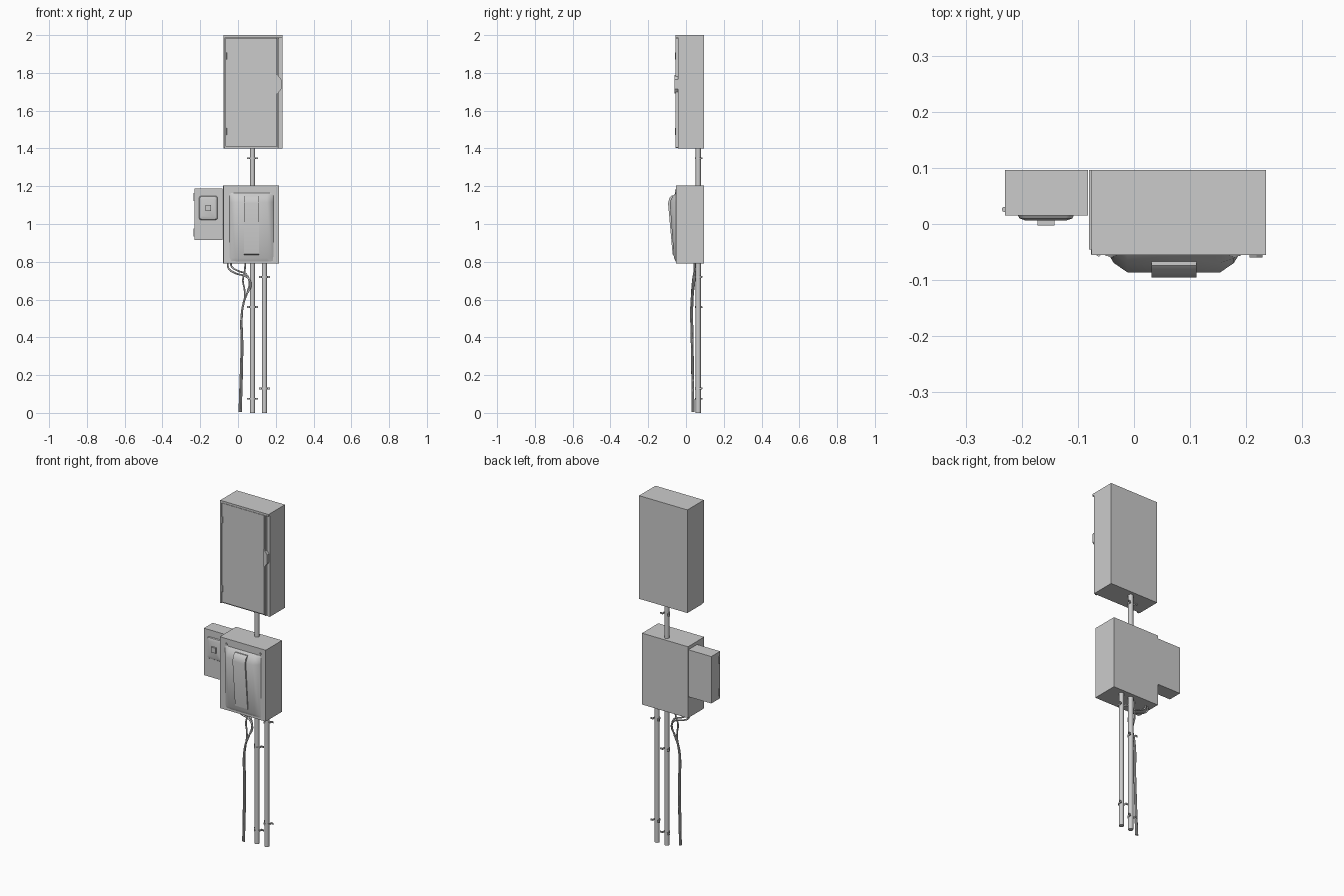
import bpy, bmesh, math
from mathutils import Vector

if "Cube" in bpy.data.objects:
    bpy.data.objects.remove(bpy.data.objects["Cube"])


def mesh(name, verts, faces, smooth=None):
    me = bpy.data.meshes.new(name)
    me.from_pydata(verts, [], faces)
    bm = bmesh.new()
    bm.from_mesh(me)
    bmesh.ops.recalc_face_normals(bm, faces=bm.faces)
    bm.to_mesh(me)
    bm.free()
    ob = bpy.data.objects.new(name, me)
    bpy.context.collection.objects.link(ob)
    if smooth:
        bpy.ops.object.select_all(action='DESELECT')
        bpy.context.view_layer.objects.active = ob
        ob.select_set(True)
        bpy.ops.object.shade_smooth_by_angle(angle=math.radians(smooth))
    return ob


def loft(name, rings, smooth=None, caps=True):
    n = len(rings[0])
    verts = [v for r in rings for v in r]
    faces = [(i * n + j, i * n + (j + 1) % n, (i + 1) * n + (j + 1) % n, (i + 1) * n + j)
             for i in range(len(rings) - 1) for j in range(n)]
    if caps:
        faces += [tuple(range(n)), tuple(range((len(rings) - 1) * n, len(rings) * n))]
    return mesh(name, verts, faces, smooth)


def box(name, x0, x1, y0, y1, z0, z1):
    return loft(name, [[(x0, y0, z), (x1, y0, z), (x1, y1, z), (x0, y1, z)] for z in (z0, z1)])


def cyl(name, base, axis, r, length, n=16):
    axis = Vector(axis)
    u = axis.orthogonal().normalized()
    w = axis.cross(u)
    ang = [2 * math.pi * i / n for i in range(n)]
    return loft(name, [[Vector(base) + axis * d + (u * math.cos(a) + w * math.sin(a)) * r for a in ang]
                       for d in (0, length)], 40)


def rounded(cx, cz, hx, hz, r, y, seg=4):
    pts = []
    for k, (sx, sz) in enumerate(((1, 1), (-1, 1), (-1, -1), (1, -1))):
        for i in range(seg + 1):
            a = math.pi / 2 * (k + i / seg)
            pts.append((cx + sx * (hx - r) + r * math.cos(a), y, cz + sz * (hz - r) + r * math.sin(a)))
    return pts


# Upper cabinet: body, hood lip, door, edge strip
BACK = 0.096
box("upper_cabinet_body", -0.076, 0.235, -0.042, BACK, 1.40, 2.0)
box("upper_cabinet_hood_lip", -0.076, 0.235, -0.055, -0.042, 1.988, 2.0)
box("upper_cabinet_left_lip", -0.076, -0.068, -0.055, -0.042, 1.403, 1.988)
box("upper_cabinet_door", -0.065, 0.206, -0.054, -0.042, 1.41, 1.986)
box("upper_cabinet_right_strip", 0.209, 0.216, -0.055, -0.042, 1.405, 1.986)
for i, z in enumerate((1.49, 1.89)):
    cyl(f"upper_door_hinge_{i}", (-0.063, -0.054, z - 0.018), (0, 0, 1), 0.004, 0.036, 10)

# Door latch plate
latch = [(0.206, 1.79), (0.218, 1.78), (0.229, 1.765), (0.229, 1.715), (0.218, 1.70), (0.206, 1.69)]
loft("upper_door_latch", [[(x, y, z) for x, z in latch] for y in (-0.042, -0.060)])

# Middle cabinet with cover
box("middle_cabinet_body", -0.080, 0.216, -0.045, BACK, 0.79, 1.205)
box("middle_cabinet_cover", -0.077, 0.216, -0.054, -0.045, 0.79, 1.205)
for i, x in enumerate((-0.041, 0.180)):
    cyl(f"cover_screw_{i}", (x, -0.053, 1.172), (0, -1, 0), 0.010, 0.004)
    cyl(f"cover_screw_head_{i}", (x, -0.056, 1.172), (0, -1, 0), 0.005, 0.003, 12)

# Bulged front cover: depth tapers toward the bottom
shape = [(-0.117, 0), (-0.107, 0.5), (-0.083, 1), (0.083, 1), (0.107, 0.5), (0.117, 0)]
stations = [(1.165, 0.0), (1.150, 0.016), (1.115, 0.033), (0.82, 0.011), (0.80, 0.0)]
rings = [[(0.071 + x, -0.053 - d * k, z) for x, k in shape] for z, d in stations]
loft("bulged_cover", rings, 60)

# Raised centre grip on the bulge
grip = [(-0.053, 1.152), (-0.074, 1.152), (-0.087, 1.14), (-0.095, 1.11), (-0.071, 0.84), (-0.053, 0.83)]
loft("bulge_grip", [[(x, y, z) for y, z in grip] for x in (0.031, 0.111)], 40)

# Side meter box with hinges
box("side_box", -0.230, -0.082, 0.015, BACK, 0.915, 1.188)
for i, z in enumerate((0.955, 1.143)):
    cyl(f"side_box_hinge_{i}", (-0.231, 0.026, z - 0.020), (0, 0, 1), 0.0045, 0.040, 12)

# Button plate and square button
loft("button_plate", [rounded(-0.157, 1.085, 0.050, 0.064, 0.012, 0.016),
                      rounded(-0.157, 1.085, 0.047, 0.060, 0.012, 0.010),
                      rounded(-0.157, 1.085, 0.036, 0.048, 0.010, 0.006)], 30)
box("square_button", -0.172, -0.142, -0.003, 0.008, 1.070, 1.101)

# Conduits
PY, PR = 0.065, 0.0135
for name, x, z0, z1 in (("conduit_left", 0.077, 0, 0.80), ("conduit_right", 0.140, 0, 0.80),
                        ("conduit_upper", 0.077, 1.195, 1.41)):
    cyl(name, (x, PY, z0), (0, 0, 1), PR, z1 - z0)


# Wall clamps: omega strap around each conduit, with a bolt per ear
def clamp(name, x, z):
    def outline(r, ear_y):
        arc = [(x - r * math.cos(math.pi * i / 10), PY - r * math.sin(math.pi * i / 10)) for i in range(11)]
        return [(x - 0.030, ear_y), (x - r, ear_y)] + arc + [(x + r, ear_y), (x + 0.030, ear_y)]
    prof = outline(PR + 0.003, 0.082) + outline(PR, 0.085)[::-1]
    n = len(prof) // 2
    m = 2 * n
    verts = [(px, py, zz) for zz in (z - 0.005, z + 0.005) for px, py in prof]
    faces = [(i, (i + 1) % m, m + (i + 1) % m, m + i) for i in range(m)]
    for o in (0, m):
        faces += [(o + i, o + i + 1, o + m - 2 - i, o + m - 1 - i) for i in range(n - 1)]
    mesh(name, verts, faces, 35)
    for s in (-1, 1):
        cyl(f"{name}_bolt_{s}", (x + s * 0.024, 0.087, z), (0, -1, 0), 0.004, 0.008, 8)


for i, (x, z) in enumerate(((0.077, 0.075), (0.077, 0.56), (0.077, 1.348), (0.140, 0.13), (0.140, 0.72))):
    clamp(f"conduit_clamp_{i}", x, z)


# Loose cables
def cable(name, pts, r=0.0045):
    cu = bpy.data.curves.new(name, 'CURVE')
    cu.dimensions = '3D'
    cu.bevel_depth = r
    cu.bevel_resolution = 2
    cu.use_fill_caps = True
    cu.resolution_u = 6
    sp = cu.splines.new('BEZIER')
    sp.bezier_points.add(len(pts) - 1)
    for p, co in zip(sp.bezier_points, pts):
        p.co = co
        p.handle_left_type = p.handle_right_type = 'AUTO'
    bpy.context.collection.objects.link(bpy.data.objects.new(name, cu))


cable("cable_a", [(-0.055, 0.045, 0.80), (-0.050, 0.045, 0.765), (-0.01, 0.042, 0.738), (0.045, 0.040, 0.720),
                  (0.068, 0.036, 0.68), (0.045, 0.032, 0.625), (0.022, 0.028, 0.55), (0.018, 0.030, 0.35),
                  (0.007, 0.036, 0.005)])
cable("cable_b", [(-0.038, 0.048, 0.80), (-0.034, 0.048, 0.775), (0.0, 0.046, 0.752), (0.042, 0.046, 0.735),
                  (0.060, 0.044, 0.69), (0.050, 0.038, 0.64), (0.026, 0.034, 0.57), (0.021, 0.036, 0.35),
                  (0.012, 0.040, 0.005)])
cable("cable_c", [(0.038, 0.045, 0.80), (0.036, 0.044, 0.755), (0.026, 0.036, 0.70), (0.034, 0.032, 0.655),
                  (0.036, 0.030, 0.62), (0.022, 0.026, 0.53), (0.024, 0.032, 0.35), (0.016, 0.034, 0.005)])
